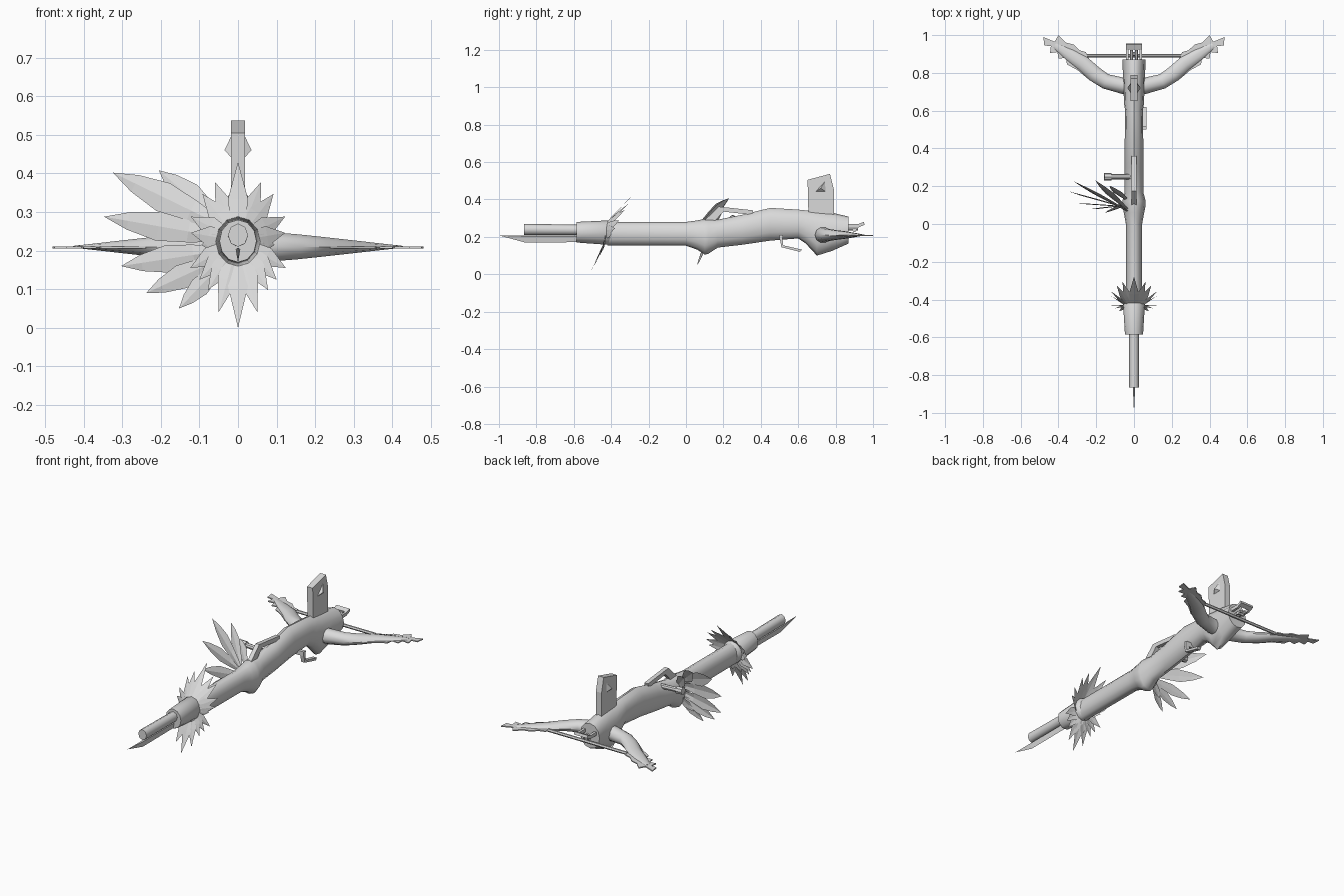
import bpy, bmesh, math
from mathutils import Vector

grey = bpy.data.materials.new("plain_grey")
grey.diffuse_color = (0.7, 0.7, 0.7, 1)


def make(name, verts, faces, smooth=None):
    me = bpy.data.meshes.new(name)
    me.from_pydata([tuple(v) for v in verts], [], faces)
    bm = bmesh.new()
    bm.from_mesh(me)
    bmesh.ops.recalc_face_normals(bm, faces=bm.faces[:])
    bm.to_mesh(me)
    bm.free()
    ob = bpy.data.objects.new(name, me)
    bpy.context.collection.objects.link(ob)
    me.materials.append(grey)
    if smooth:
        bpy.ops.object.select_all(action='DESELECT')
        ob.select_set(True)
        bpy.context.view_layer.objects.active = ob
        bpy.ops.object.shade_smooth_by_angle(angle=math.radians(smooth))
    return ob


def loft(name, rings, smooth=None):
    """Skin a list of equal rings and cap both ends."""
    n = len(rings[0])
    verts = [p for r in rings for p in r]
    faces = [(i * n + j, i * n + (j + 1) % n, (i + 1) * n + (j + 1) % n, (i + 1) * n + j)
             for i in range(len(rings) - 1) for j in range(n)]
    faces += [tuple(range(n)), tuple(range(len(verts) - n, len(verts)))]
    return make(name, verts, faces, smooth)


def tube(name, a, b, r, n=8, smooth=40):
    a, b = Vector(a), Vector(b)
    q = (b - a).to_track_quat('Z', 'Y')
    circle = [q @ Vector((r * math.cos(t * math.tau / n), r * math.sin(t * math.tau / n), 0))
              for t in range(n)]
    return loft(name, [[p + c for c in circle] for p in (a, b)], smooth)


def side_profile(name, pts, x0, x1):
    """Extrude a (y, z) outline across x."""
    return loft(name, [[(x, y, z) for y, z in pts] for x in (x0, x1)])


def ring_y(y, w, lo, hi, n=12):
    mid, h = (lo + hi) / 2, (hi - lo) / 2
    return [(w * math.cos(k * math.tau / n), y, mid + h * math.sin(k * math.tau / n))
            for k in range(n)]


def body(name, rows, n=12, smooth=45):
    return loft(name, [ring_y(*r, n) for r in rows], smooth)


def leaves(name, items, shape):
    """Ridged feathers; each item is (base, tip, half width), shape gives (distance, width)."""
    verts, faces = [], []
    for base, tip, w in items:
        base, tip = Vector(base), Vector(tip)
        d = tip - base
        side = d.cross(Vector((0, 1, 0))).normalized()
        ridge = Vector((0, -0.12 * w, 0))
        o = len(verts)
        for t, k in shape:
            p = base + d * t
            verts += [p - side * w * k, p + ridge, p + side * w * k]
        verts.append(tip)
        m = len(shape)
        for i in range(m - 1):
            a = o + 3 * i
            faces += [(a, a + 1, a + 4, a + 3), (a + 1, a + 2, a + 5, a + 4)]
        a = o + 3 * (m - 1)
        faces += [(a, a + 1, a + 3), (a + 1, a + 2, a + 3)]
    return make(name, verts, faces)


# Muzzle: barrel, bayonet blade and front sleeve
body("barrel", [(-0.865, 0.026, 0.21, 0.27), (-0.55, 0.026, 0.21, 0.265)], 8, 50)
make("blade", [(0, -1, 0.208), (0, -0.86, 0.170), (0, -0.55, 0.172), (0, -0.55, 0.208),
               (0.006, -0.87, 0.203), (0.006, -0.55, 0.203),
               (-0.006, -0.87, 0.203), (-0.006, -0.55, 0.203)],
     [(0, 1, 4), (1, 2, 5, 4), (0, 4, 5, 3), (0, 6, 1), (1, 6, 7, 2), (0, 3, 7, 6), (2, 3, 5), (2, 7, 3)])
body("front_sleeve", [(-0.585, 0.048, 0.170, 0.280), (-0.42, 0.058, 0.158, 0.288),
                      (-0.40, 0.040, 0.165, 0.278)])

# Stock, with collar in the middle and deep hull at the rear
body("stock", [(-0.42, 0.042, 0.155, 0.280), (0.00, 0.043, 0.153, 0.280),
               (0.06, 0.054, 0.132, 0.288), (0.10, 0.062, 0.105, 0.296),
               (0.12, 0.062, 0.110, 0.296), (0.17, 0.049, 0.143, 0.292),
               (0.30, 0.049, 0.158, 0.318), (0.45, 0.049, 0.180, 0.355),
               (0.60, 0.047, 0.192, 0.346), (0.64, 0.053, 0.165, 0.342),
               (0.70, 0.055, 0.100, 0.338), (0.78, 0.058, 0.125, 0.330),
               (0.87, 0.062, 0.165, 0.308)])

# Upright hammer with pointed ears
side_profile("hammer", [(0.655, 0.30), (0.65, 0.505), (0.77, 0.537), (0.79, 0.455), (0.79, 0.30)],
             -0.018, 0.018)
for s, label in ((1, "right"), (-1, "left")):
    make("hammer_ear_" + label,
         [(s * 0.016, 0.69, 0.44), (s * 0.016, 0.75, 0.44), (s * 0.016, 0.745, 0.50), (s * 0.035, 0.72, 0.46)],
         [(0, 1, 3), (1, 2, 3), (2, 0, 3), (0, 2, 1)])

# Bow limbs: rows are x, y, half depth, half height
limb = [(0.00, 0.735, 0.045, 0.048), (0.06, 0.732, 0.043, 0.042), (0.15, 0.755, 0.040, 0.034),
        (0.21, 0.795, 0.042, 0.027), (0.27, 0.850, 0.040, 0.020), (0.34, 0.895, 0.032, 0.012),
        (0.42, 0.945, 0.015, 0.003)]
# Feathered outline at each limb end
outline = [(0.20, 0.82), (0.235, 0.87), (0.255, 0.91), (0.29, 0.92), (0.32, 0.95), (0.36, 0.96),
           (0.40, 1.0), (0.42, 0.965), (0.48, 0.99), (0.475, 0.945), (0.44, 0.942), (0.445, 0.905),
           (0.405, 0.91), (0.40, 0.875), (0.36, 0.88), (0.355, 0.845), (0.30, 0.815), (0.24, 0.765)]
for s, label in ((1, "right"), (-1, "left")):
    rings = []
    for i, (x, y, d, h) in enumerate(limb):
        a, b = limb[max(i - 1, 0)], limb[min(i + 1, len(limb) - 1)]
        nrm = Vector((a[1] - b[1], b[0] - a[0], 0)).normalized()
        rings.append([(s * (x + nrm.x * d * math.cos(k * math.tau / 10)),
                       y + nrm.y * d * math.cos(k * math.tau / 10),
                       0.21 + h * math.sin(k * math.tau / 10)) for k in range(10)])
    loft("bow_limb_" + label, rings, 45)
    loft("limb_feathers_" + label, [[(s * x, y, z) for x, y in outline] for z in (0.205, 0.211)])
tube("bow_string", (-0.25, 0.89, 0.21), (0.25, 0.89, 0.21), 0.009, 6)

# Rear sight frame with inner prongs
for s, label in ((1, "right"), (-1, "left")):
    side_profile("sight_arm_" + label, [(0.84, 0.25), (0.92, 0.25), (0.955, 0.265), (0.95, 0.28),
                                        (0.92, 0.268), (0.84, 0.27)], s * 0.028, s * 0.042)
    tube("sight_prong_" + label, (s * 0.012, 0.85, 0.24), (s * 0.012, 0.92, 0.24), 0.008, 6)
side_profile("sight_bar", [(0.93, 0.255), (0.955, 0.265), (0.95, 0.28), (0.925, 0.27)], -0.042, 0.042)
tube("string_catch", (-0.02, 0.90, 0.235), (0.02, 0.90, 0.235), 0.010, 6)

# Top handle, bolt knob and trigger
side_profile("top_handle", [(0.09, 0.28), (0.175, 0.362), (0.36, 0.342), (0.355, 0.318), (0.20, 0.335),
                            (0.15, 0.28)], -0.012, 0.012)
tube("bolt", (-0.02, 0.25, 0.29), (-0.13, 0.25, 0.295), 0.014)
tube("bolt_knob", (-0.12, 0.25, 0.295), (-0.158, 0.25, 0.297), 0.020)
side_profile("trigger", [(0.50, 0.20), (0.515, 0.20), (0.52, 0.155), (0.62, 0.132), (0.61, 0.12),
                         (0.51, 0.145)], 0.043, 0.066)
side_profile("trigger_mount", [(0.50, 0.185), (0.515, 0.185), (0.52, 0.21), (0.50, 0.21)], 0.0, 0.066)

# Feather ruff round the fore end, swept back at the top
half = [(0.06, 0.378), (0.092, 0.347), (0.122, 0.288), (0.122, 0.246), (0.095, 0.215), (0.124, 0.155),
        (0.10, 0.125), (0.078, 0.098), (0.05, 0.041), (0.028, 0.10)]
tips = [(0, 0.43), (0, 0.0)] + [(s * x, z) for x, z in half for s in (1, -1)]
ruff = []
for x, z in tips:
    d = Vector((x, 0, z - 0.225))
    tip = Vector((x, -0.515 + 0.55 * z, z))
    base = Vector((0, -0.43, 0.225)) + d.normalized() * 0.045
    ruff.append((base, tip, 0.026))
leaves("feather_ruff", ruff, [(0, 0.75), (0.4, 1.0)])

# Fan of long feathers on the left of the collar
fan = [(-0.324, 0.402, 0.040), (-0.205, 0.408, 0.036), (-0.347, 0.288, 0.038), (-0.303, 0.16, 0.036),
       (-0.238, 0.09, 0.032), (-0.153, 0.05, 0.026), (-0.11, 0.105, 0.024), (-0.13, 0.35, 0.032)]
leaves("side_feathers",
       [((-0.035, 0.07 + 0.008 * i, 0.215 + 0.25 * (z - 0.215)), (x, 0.035 + 0.48 * z, z), w)
        for i, (x, z, w) in enumerate(fan)],
       [(0, 0.3), (0.3, 0.75), (0.55, 1.0), (0.8, 0.6)])
